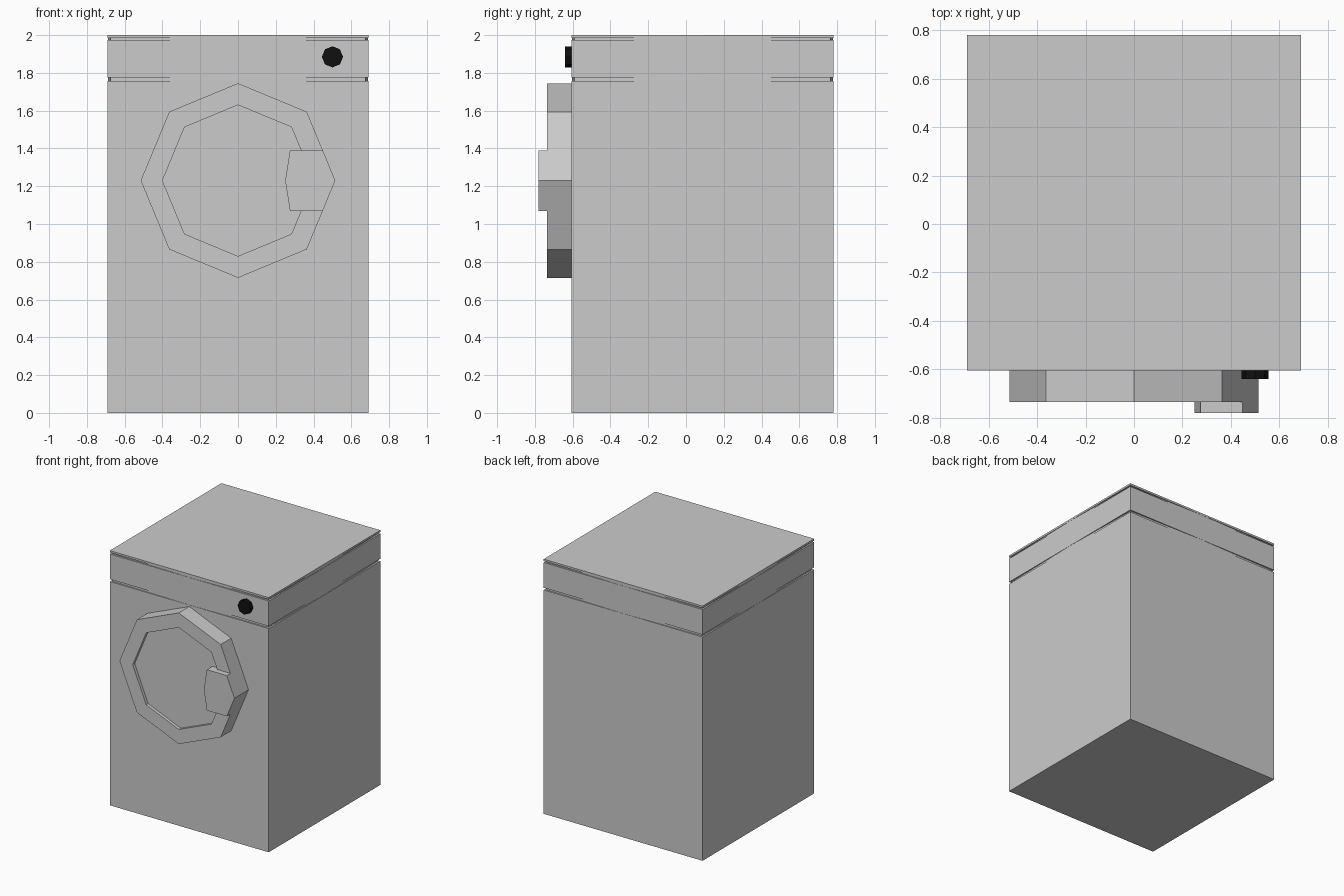
import bpy, bmesh, math

if "Cube" in bpy.data.objects:
    bpy.data.objects.remove(bpy.data.objects["Cube"])

FRONT, BACK, HALF = -0.605, 0.78, 0.69
DOOR_Z = 1.23


def make_object(name, bm):
    bmesh.ops.recalc_face_normals(bm, faces=bm.faces)
    mesh = bpy.data.meshes.new(name)
    bm.to_mesh(mesh)
    bm.free()
    obj = bpy.data.objects.new(name, mesh)
    bpy.context.collection.objects.link(obj)
    return obj


def bridge(bm, a, b):
    n = len(a)
    for i in range(n):
        bm.faces.new((a[i], a[(i + 1) % n], b[(i + 1) % n], b[i]))


def octagon(r, cx=0, cz=0):
    return [(cx + r * math.cos(i * math.pi / 4), cz + r * math.sin(i * math.pi / 4)) for i in range(8)]


def prism(name, points, y0, y1):
    """Extrude an x/z outline along y."""
    bm = bmesh.new()
    a, b = [[bm.verts.new((x, y, z)) for x, z in points] for y in (y0, y1)]
    bridge(bm, a, b)
    bm.faces.new(a)
    bm.faces.new(b)
    return make_object(name, bm)


# Cabinet: stacked square sections, with seams that deepen towards the corners
def section(bm, z, seam):
    cy, hy = (FRONT + BACK) / 2, (BACK - FRONT) / 2
    corner, mid = (0.014, 0.001) if seam else (0, 0)
    loop = []
    for sx, sy in ((-1, -1), (0, -1), (1, -1), (1, 0), (1, 1), (0, 1), (-1, 1), (-1, 0)):
        inset = corner if sx and sy else mid
        loop.append(bm.verts.new((sx * (HALF - inset), cy + sy * (hy - inset), z)))
    return loop


bm = bmesh.new()
levels = [(0, False)]
for low, high in ((1.757, 1.775), (1.973, 1.985)):
    levels += [(low, False), (low, True), (high, True), (high, False)]
levels.append((2, False))
loops = [section(bm, z, seam) for z, seam in levels]
for a, b in zip(loops, loops[1:]):
    bridge(bm, a, b)
bm.faces.new(loops[0])
bm.faces.new(loops[-1])
make_object("cabinet", bm)

# Door: octagonal rim with a shallow recessed panel
bm = bmesh.new()
door = [(0.515, FRONT), (0.515, -0.735), (0.40, -0.735), (0.40, -0.71)]
loops = [[bm.verts.new((x, y, z)) for x, z in octagon(r, 0, DOOR_Z)] for r, y in door]
for a, b in zip(loops, loops[1:]):
    bridge(bm, a, b)
bm.faces.new(loops[0])
bm.faces.new(loops[-1])
make_object("door", bm)

# Door handle following the rim edge
handle = [(0.275, 0.16), (0.25, 0), (0.275, -0.16), (0.449, -0.16), (0.515, 0), (0.449, 0.16)]
prism("door_handle", [(x, z + DOOR_Z) for x, z in handle], -0.71, -0.78)

# Control knob
knob = prism("control_knob", octagon(0.056, 0.5, 1.885), FRONT, -0.64)
black = bpy.data.materials.new("black")
black.diffuse_color = (0.005, 0.005, 0.005, 1)
black.use_nodes = True
black.node_tree.nodes["Principled BSDF"].inputs["Base Color"].default_value = black.diffuse_color
knob.data.materials.append(black)
